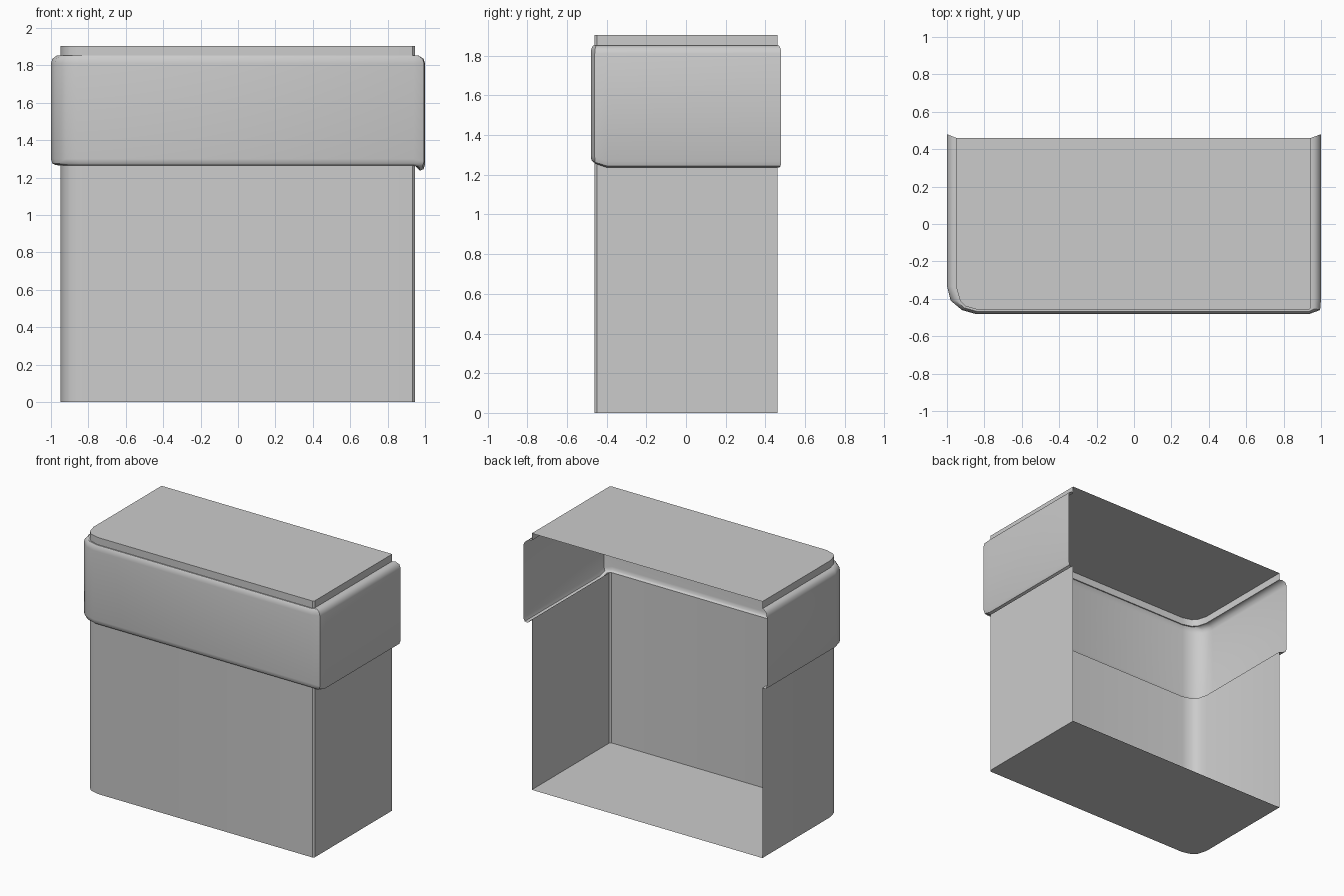
import bpy
import bmesh

if "Cube" in bpy.data.objects:
    bpy.data.objects.remove(bpy.data.objects["Cube"])

HEIGHT = 1.905

# Plan outline, open at the back: body x, body y, band x, band y, downward dip of band edge
PLAN = [
    (-.95, .46, -1.0, .48, 0),
    (-.95, -.34, -1.0, -.33, 0),
    (-.93, -.41, -.98, -.41, 0),
    (-.90, -.44, -.92, -.46, 0),
    (-.83, -.46, -.85, -.48, 0),
    (.933, -.46, .94, -.48, 0),
    (.945, -.448, .995, -.46, .012),
    (.945, -.40, 1.0, -.40, .03),
    (.945, .46, 1.0, .48, .03),
]

# Vertical profile: share of the outward step, height, share of the dip
PROFILE = [
    (0, 0, 0), (0, 1.265, 0),
    (.5, 1.267, 1), (.85, 1.275, 1), (1, 1.30, 1),
    (1, 1.81, 0), (.85, 1.835, 0), (.4, 1.852, 0),
    (0, 1.852, 0), (0, HEIGHT, 0),
]


def make_object(name, bm):
    mesh = bpy.data.meshes.new(name)
    bm.to_mesh(mesh)
    bm.free()
    obj = bpy.data.objects.new(name, mesh)
    bpy.context.collection.objects.link(obj)
    return obj


# Case: one open-backed skin with the lid band pushed out of it, capped top and bottom
bm = bmesh.new()
rings = []
for t, z, d in PROFILE:
    rings.append([bm.verts.new((bx + (ox - bx) * t, by + (oy - by) * t, z - dip * d))
                  for bx, by, ox, oy, dip in PLAN])
for low, high in zip(rings, rings[1:]):
    for i in range(len(PLAN) - 1):
        bm.faces.new((low[i], low[i + 1], high[i + 1], high[i]))
bm.faces.new(rings[0][::-1])
bm.faces.new(rings[-1])
case = make_object("case_shell", bm)

# Smooth the rounded corner and band edges, keep the others sharp
bpy.context.view_layer.objects.active = case
case.select_set(True)
bpy.ops.object.shade_smooth_by_angle(angle=0.7)
